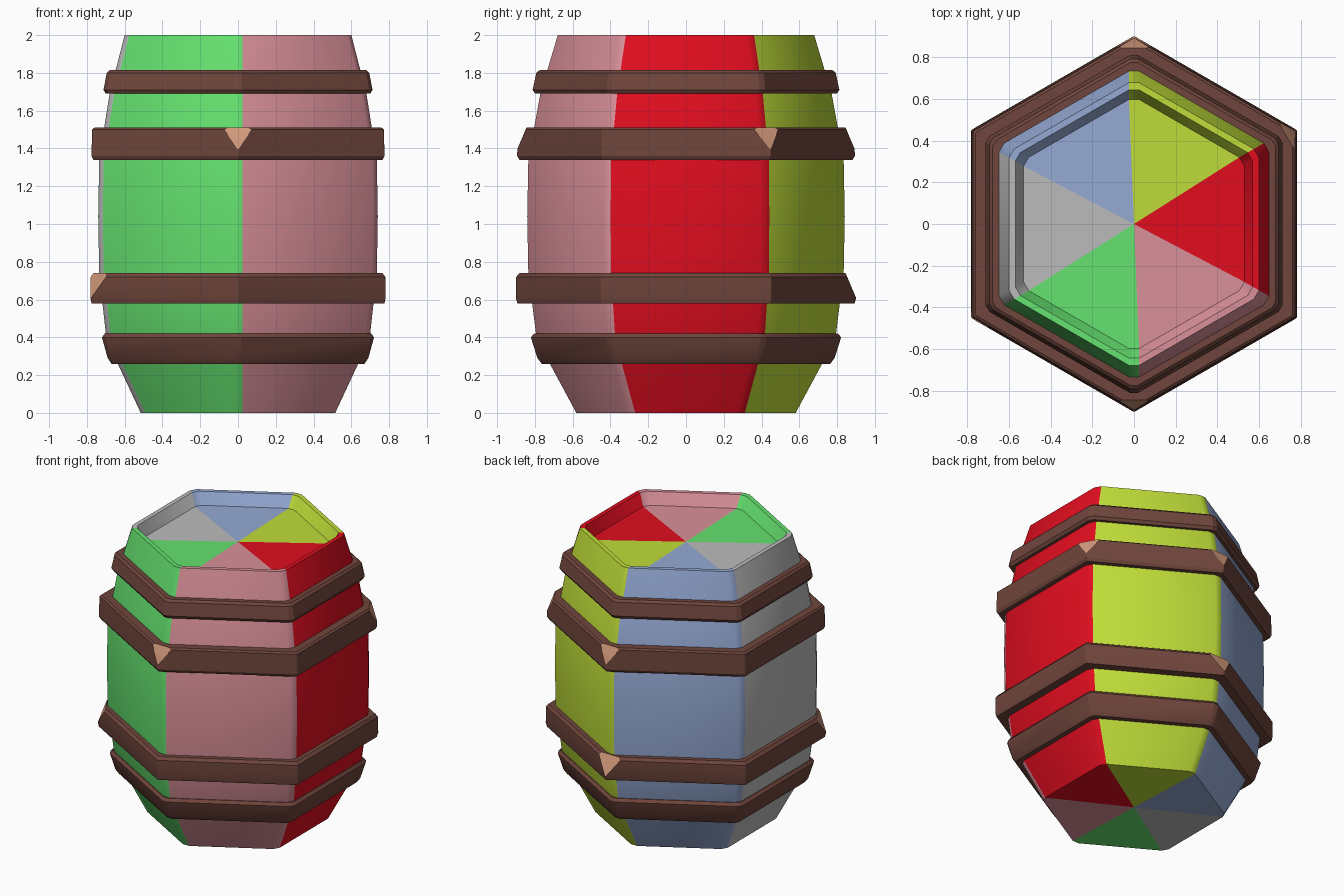
import bpy, bmesh
from math import radians, tan, cos, sin
from mathutils import Vector

if "Cube" in bpy.data.objects:
    bpy.data.objects.remove(bpy.data.objects["Cube"])


def material(name, rgb):
    m = bpy.data.materials.new(name)
    m.diffuse_color = (*rgb, 1)
    m.use_nodes = True
    m.node_tree.nodes["Principled BSDF"].inputs["Base Color"].default_value = m.diffuse_color
    return m


# stave colours, counter-clockwise from the +x side
STAVES = [material("red", (.75, .004, .014)), material("lime", (.52, .72, .04)),
          material("blue", (.30, .40, .66)), material("grey", (.5, .5, .5)),
          material("green", (.13, .76, .16)), material("pink", (.70, .28, .32))]
BROWN = material("brown", (.16, .06, .045))
TAN = material("tan", (.65, .32, .20))


def hex_ring(bm, apothem, z, chamfer):
    """Twelve points: a hexagon with flats on +-x and chamfered corners."""
    half = apothem * tan(radians(30)) - chamfer
    ring = []
    for k in range(6):
        a = radians(60 * k)
        for t in (-half, half):
            ring.append(bm.verts.new((apothem * cos(a) - t * sin(a),
                                      apothem * sin(a) + t * cos(a), z)))
    return ring


def loft(bm, lower, upper, by_stave=False):
    for i in range(12):
        j = (i + 1) % 12
        f = bm.faces.new((lower[i], lower[j], upper[j], upper[i]))
        if by_stave:
            f.material_index = i // 2


def finish(bm, name, mats, angle):
    bmesh.ops.recalc_face_normals(bm, faces=bm.faces[:])
    mesh = bpy.data.meshes.new(name)
    bm.to_mesh(mesh)
    bm.free()
    for m in mats:
        mesh.materials.append(m)
    obj = bpy.data.objects.new(name, mesh)
    bpy.context.collection.objects.link(obj)
    bpy.ops.object.select_all(action='DESELECT')
    obj.select_set(True)
    bpy.context.view_layer.objects.active = obj
    bpy.ops.object.shade_smooth_by_angle(angle=radians(angle))
    return obj


# barrel body: bulging hexagonal staves, rim and sunken lid
def barrel():
    profile = [(.515, 0), (.655, .30), (.70, .42), (.735, .74), (.74, 1.04),
               (.735, 1.34), (.68, 1.69), (.60, 2), (.57, 2), (.53, 1.92)]
    bm = bmesh.new()
    rings = [hex_ring(bm, a, z, .028) for a, z in profile]
    for lo, hi in zip(rings, rings[1:]):
        loft(bm, lo, hi, True)
    for ring, z in ((rings[0], 0), (rings[-1], 1.92)):
        centre = bm.verts.new((0, 0, z))
        for i in range(12):
            f = bm.faces.new((ring[i], ring[(i + 1) % 12], centre))
            f.material_index = i // 2
    finish(bm, "barrel_body", STAVES, 40)


# wooden hoop: closed profile swept around the hexagon, some corners chipped
def hoop(name, profile, chamfer=.004, chips=()):
    bm = bmesh.new()
    rings = [hex_ring(bm, a, z, chamfer) for a, z in profile]
    for lo, hi in zip(rings, rings[1:] + rings[:1]):
        loft(bm, lo, hi)
    top = max(z for a, z in profile)
    for deg in chips:
        a = radians(deg)
        out = Vector((cos(a), sin(a), 0))
        normal = out * .13 + Vector((0, 0, .055))
        cut = bmesh.ops.bisect_plane(
            bm, geom=bm.verts[:] + bm.edges[:] + bm.faces[:], dist=1e-5,
            plane_co=out * .845 + Vector((0, 0, top)), plane_no=normal,
            clear_outer=True)
        edges = [g for g in cut["geom_cut"] if isinstance(g, bmesh.types.BMEdge)]
        for f in bmesh.ops.holes_fill(bm, edges=edges)["faces"]:
            f.material_index = 1
    finish(bm, name, [BROWN, TAN], 25)


barrel()
hoop("bottom_hoop", [(.60, .26), (.67, .26), (.69, .29), (.72, .40), (.705, .42), (.62, .42)], .02)
hoop("lower_hoop", [(.66, .58), (.775, .58), (.782, .61), (.78, .72), (.765, .74), (.66, .74)],
     chips=(90, 210))
hoop("upper_hoop", [(.66, 1.34), (.765, 1.34), (.776, 1.36), (.772, 1.50), (.76, 1.51), (.66, 1.51)],
     chips=(30, 90, 270))
hoop("top_hoop", [(.60, 1.69), (.70, 1.69), (.712, 1.71), (.695, 1.80), (.68, 1.815), (.60, 1.815)], .02)
